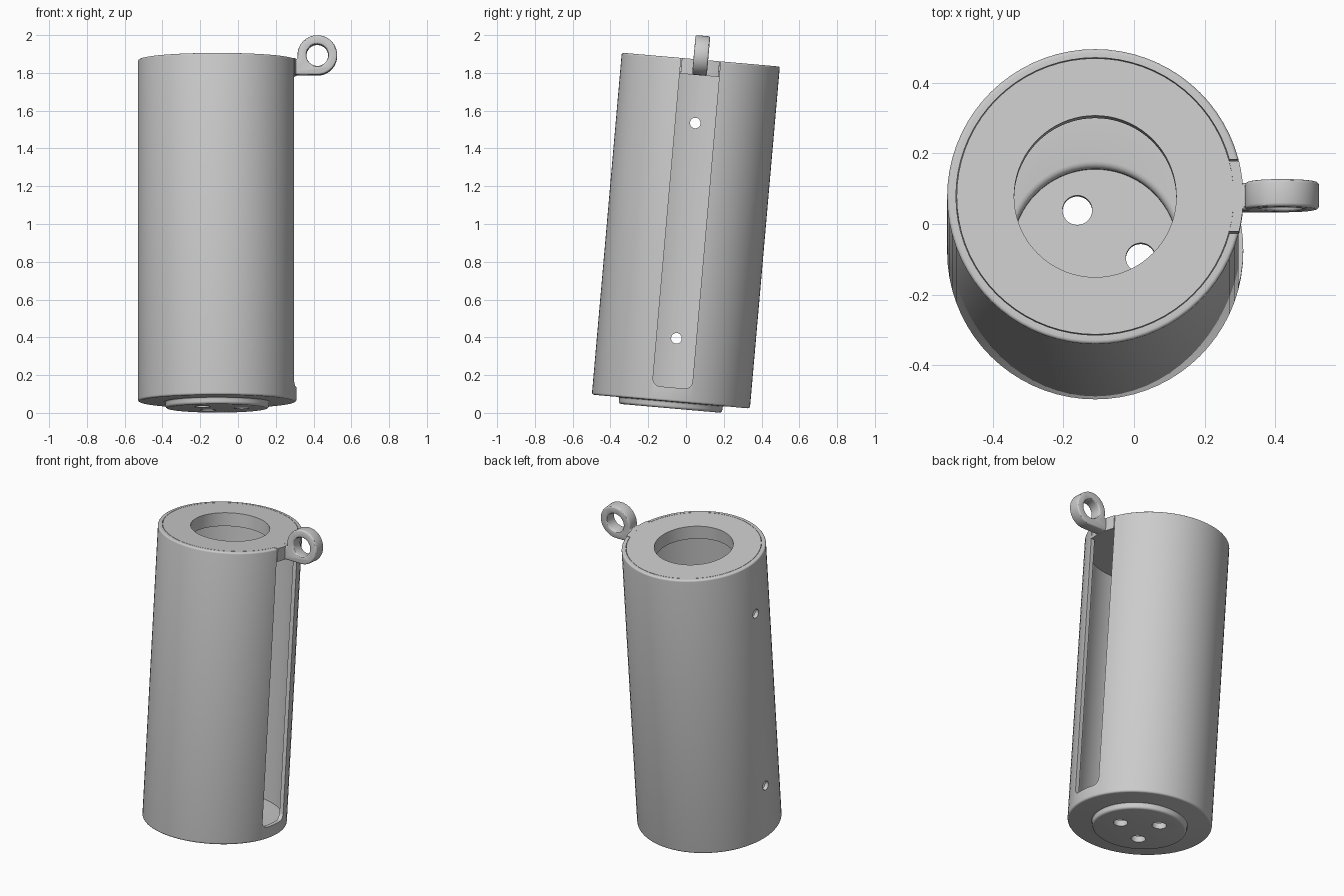
import bpy, bmesh, math
from mathutils import Matrix, Vector

cube = bpy.data.objects.get("Cube")
if cube:
    bpy.data.objects.remove(cube, do_unlink=True)

# Sizes along the canister's own axis
HEIGHT, RADIUS, BORE = 1.817, 0.42, 0.395
LID_BOTTOM, LID_HOLE = 1.734, 0.23
SLOT_HALF, SLOT_BOTTOM, SLOT_ROUND = 0.105, 0.075, 0.04
LUG_X, LUG_R, LUG_HOLE = 0.53, 0.105, 0.058
LUG_Z = LID_BOTTOM + LUG_R
SIDES = 72

grey = bpy.data.materials.new("plain grey")
grey.use_nodes = True
grey.diffuse_color = (0.6, 0.6, 0.6, 1)
grey.node_tree.nodes["Principled BSDF"].inputs["Base Color"].default_value = (0.6, 0.6, 0.6, 1)


def make(name, bm):
    bmesh.ops.recalc_face_normals(bm, faces=bm.faces)
    mesh = bpy.data.meshes.new(name)
    bm.to_mesh(mesh)
    bm.free()
    mesh.materials.append(grey)
    obj = bpy.data.objects.new(name, mesh)
    bpy.context.collection.objects.link(obj)
    return obj


def lathe(name, profile, closed=False):
    """Spin (radius, height) points around z."""
    bm = bmesh.new()
    verts = [bm.verts.new((r, 0, z)) for r, z in profile]
    edges = [bm.edges.new(pair) for pair in zip(verts, verts[1:])]
    if closed:
        edges.append(bm.edges.new((verts[-1], verts[0])))
    bmesh.ops.spin(bm, geom=verts + edges, axis=(0, 0, 1), cent=(0, 0, 0),
                   angle=math.tau, steps=SIDES)
    bmesh.ops.remove_doubles(bm, verts=bm.verts, dist=0.0001)
    return make(name, bm)


def prism(name, points, offset):
    """Extrude a flat outline of 3D points by an offset."""
    bm = bmesh.new()
    face = bm.faces.new([bm.verts.new(p) for p in points])
    out = bmesh.ops.extrude_face_region(bm, geom=[face])["geom"]
    moved = [g for g in out if isinstance(g, bmesh.types.BMVert)]
    bmesh.ops.translate(bm, verts=moved, vec=offset)
    return make(name, bm)


def arc(cx, cy, r, start, end, steps):
    angles = [math.radians(start + (end - start) * i / steps) for i in range(steps + 1)]
    return [(cx + r * math.cos(a), cy + r * math.sin(a)) for a in angles]


def rod(name, center, axis, r, length):
    """Round cutter along an axis."""
    bm = bmesh.new()
    turn = Vector((0, 0, 1)).rotation_difference(Vector(axis)).to_matrix().to_4x4()
    bmesh.ops.create_cone(bm, cap_ends=True, segments=32, radius1=r, radius2=r,
                          depth=length, matrix=Matrix.Translation(center) @ turn)
    return make(name, bm)


def apply(obj, mod):
    bpy.context.view_layer.objects.active = obj
    bpy.ops.object.modifier_apply(modifier=mod.name)


def cut(obj, cutter):
    mod = obj.modifiers.new("cut", 'BOOLEAN')
    mod.operation, mod.solver, mod.object = 'DIFFERENCE', 'EXACT', cutter
    apply(obj, mod)
    bpy.data.objects.remove(cutter, do_unlink=True)


# Hollow body with rounded rims and a dished boss under the floor
shell = lathe("canister_shell",
              [(0, -0.036)] + arc(0.26, -0.021, 0.015, -90, 0, 4)
              + arc(0.283, -0.008, 0.008, 180, 90, 3)
              + arc(0.408, 0.012, 0.012, -90, 0, 4)
              + arc(0.41, HEIGHT - 0.01, 0.01, 0, 90, 4)
              + [(BORE, HEIGHT), (BORE, 0.035)]
              + arc(0.256, 0.015, 0.02, 90, 180, 4) + [(0.236, 0), (0, 0)])

# Side slot, open at the top, rounded at its lower corners
low = SLOT_BOTTOM + SLOT_ROUND
side = SLOT_HALF - SLOT_ROUND
outline = (arc(-side, low, SLOT_ROUND, 180, 270, 8) + arc(side, low, SLOT_ROUND, 270, 360, 8)
           + [(SLOT_HALF, HEIGHT + 0.1), (-SLOT_HALF, HEIGHT + 0.1)])
cut(shell, prism("slot_cutter", [(0.3, y, z) for y, z in outline], (0.2, 0, 0)))

# Two small holes in the wall opposite the slot
for z in (0.336, 1.48):
    cut(shell, rod("wall_hole_cutter", (-0.41, 0, z), (1, 0, 0), 0.028, 0.15))

# Three drain holes through the floor
for degrees in (113, 233, 353):
    a = math.radians(degrees)
    cut(shell, rod("drain_cutter", (0.13 * math.cos(a), 0.13 * math.sin(a), -0.02),
                   (0, 0, 1), 0.042, 0.2))

# Ring-shaped lid seated inside the rim
LID_R = BORE - 0.002
lid = lathe("lid", [(LID_HOLE, LID_BOTTOM), (LID_R, LID_BOTTOM),
                    (LID_R, HEIGHT), (LID_HOLE, HEIGHT)], closed=True)

# Curved tab of the lid that fills the slot
spread = math.degrees(math.asin(0.1 / RADIUS))
tab_outline = arc(0, 0, RADIUS, -spread, spread, 8) + arc(0, 0, LID_R, spread + 1, -spread - 1, 8)
tab = prism("lid_tab", [(x, y, LID_BOTTOM) for x, y in tab_outline],
            (0, 0, HEIGHT - LID_BOTTOM))

# Hanging lug with an eye
lug_outline = ([(0.38, LID_BOTTOM + 0.001)] + arc(LUG_X, LUG_Z, LUG_R, -90, 192, 44)
               + [(0.38, HEIGHT - 0.002)])
lug = prism("hanging_lug", [(x, -0.039, z) for x, z in lug_outline], (0, 0.078, 0))
cut(lug, rod("eye_cutter", (LUG_X, 0, LUG_Z), (0, 1, 0), LUG_HOLE, 0.3))
bevel = lug.modifiers.new("soft edges", 'BEVEL')
bevel.width, bevel.segments, bevel.limit_method = 0.01, 3, 'ANGLE'
bevel.angle_limit = math.radians(40)
bevel.use_clamp_overlap = False
apply(lug, bevel)

# Smooth shading, then lean the whole canister backwards
lean = Matrix.Translation((-0.11, -0.08, 0.06)) @ Matrix.Rotation(math.radians(-5), 4, 'X')
for obj in (shell, lid, tab, lug):
    bpy.ops.object.select_all(action='DESELECT')
    obj.select_set(True)
    bpy.context.view_layer.objects.active = obj
    bpy.ops.object.shade_smooth_by_angle(angle=math.radians(30))
    obj.matrix_world = lean
